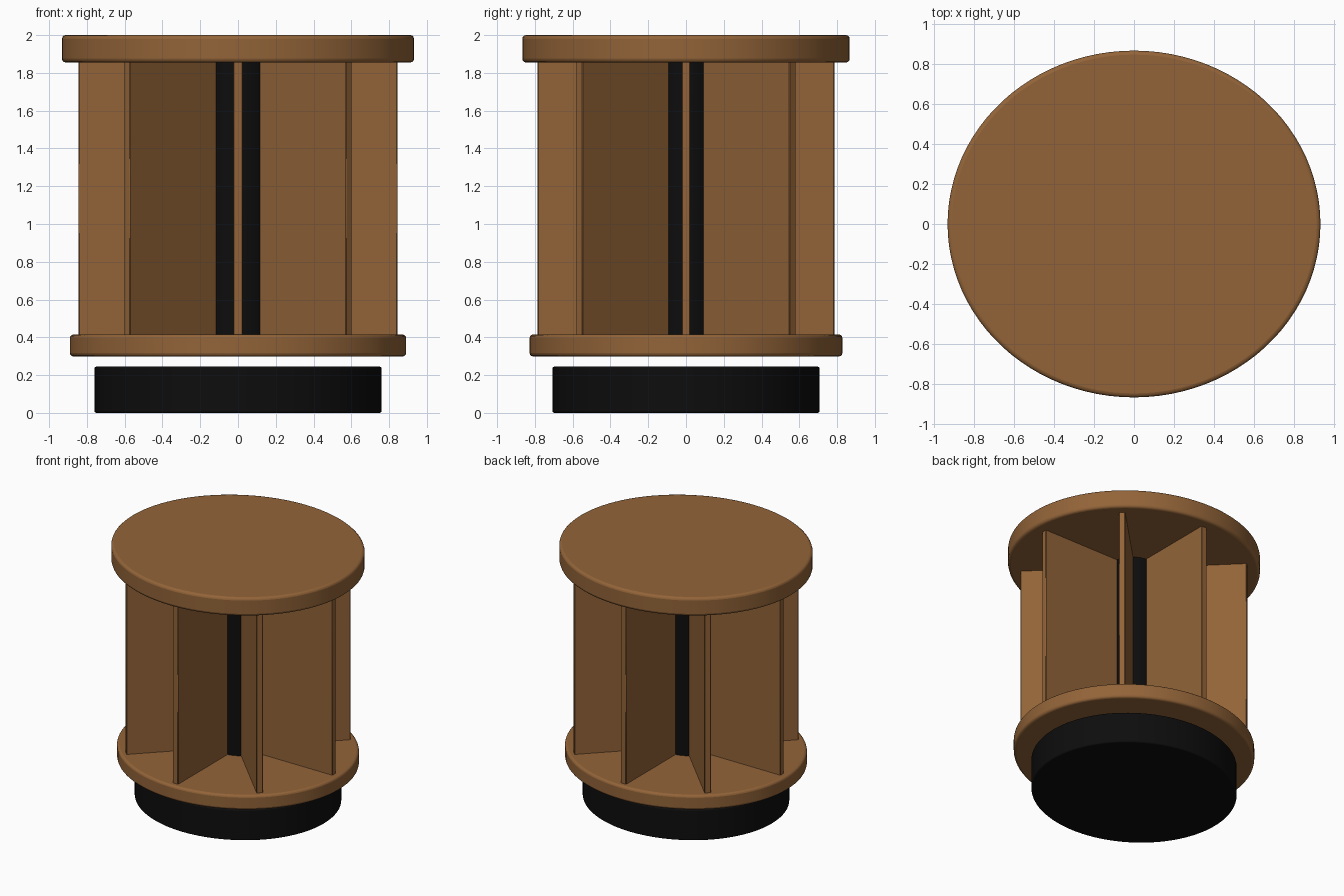
import bpy
from math import pi, cos, sin, hypot, radians

cube = bpy.data.objects.get("Cube")
if cube:
    bpy.data.objects.remove(cube, do_unlink=True)

SQUASH = 0.93  # depth of the oval footprint relative to its width


def make_material(name, colour):
    mat = bpy.data.materials.new(name)
    mat.use_nodes = True
    mat.diffuse_color = colour
    bsdf = mat.node_tree.nodes["Principled BSDF"]
    bsdf.inputs["Base Color"].default_value = colour
    bsdf.inputs["Roughness"].default_value = 0.7
    return mat


wood = make_material("brown wood", (0.29, 0.127, 0.04, 1))
black = make_material("matte black", (0.004, 0.004, 0.004, 1))


def finish(name, mat, bevel, segments):
    obj = bpy.context.object
    obj.name = name
    obj.data.materials.append(mat)
    bpy.ops.object.transform_apply(location=False, rotation=False, scale=True)
    if bevel:
        mod = obj.modifiers.new("soft edge", 'BEVEL')
        mod.width = bevel
        mod.segments = segments
        mod.limit_method = 'ANGLE'
        mod.angle_limit = radians(40)
    bpy.ops.object.shade_smooth_by_angle(angle=radians(35))
    return obj


def disc(name, radius, bottom, top, mat, bevel=0.0):
    bpy.ops.mesh.primitive_cylinder_add(
        vertices=96, radius=radius, depth=top - bottom,
        location=(0, 0, (bottom + top) / 2))
    bpy.context.object.scale = (1, SQUASH, 1)
    return finish(name, mat, bevel, 3)


# Stacked oval discs and the central core
disc("base", 0.76, 0.0, 0.245, black, 0.01)
disc("lower_plate", 0.89, 0.299, 0.415, wood, 0.018)
disc("top_plate", 0.932, 1.855, 2.0, wood, 0.02)
disc("core", 0.18, 0.40, 1.87, black)

# Eight upright fins radiating from the core
for i in range(8):
    a = i * pi / 4
    along = hypot(cos(a), SQUASH * sin(a))
    across = hypot(sin(a), SQUASH * cos(a))
    bpy.ops.mesh.primitive_cube_add(
        size=1, rotation=(0, 0, a),
        location=(0.45 * cos(a), 0.45 * SQUASH * sin(a), 1.135))
    bpy.context.object.scale = (0.788 * along, 0.048 * across, 1.47)
    finish(f"fin_{i + 1}", wood, 0.004, 1)
